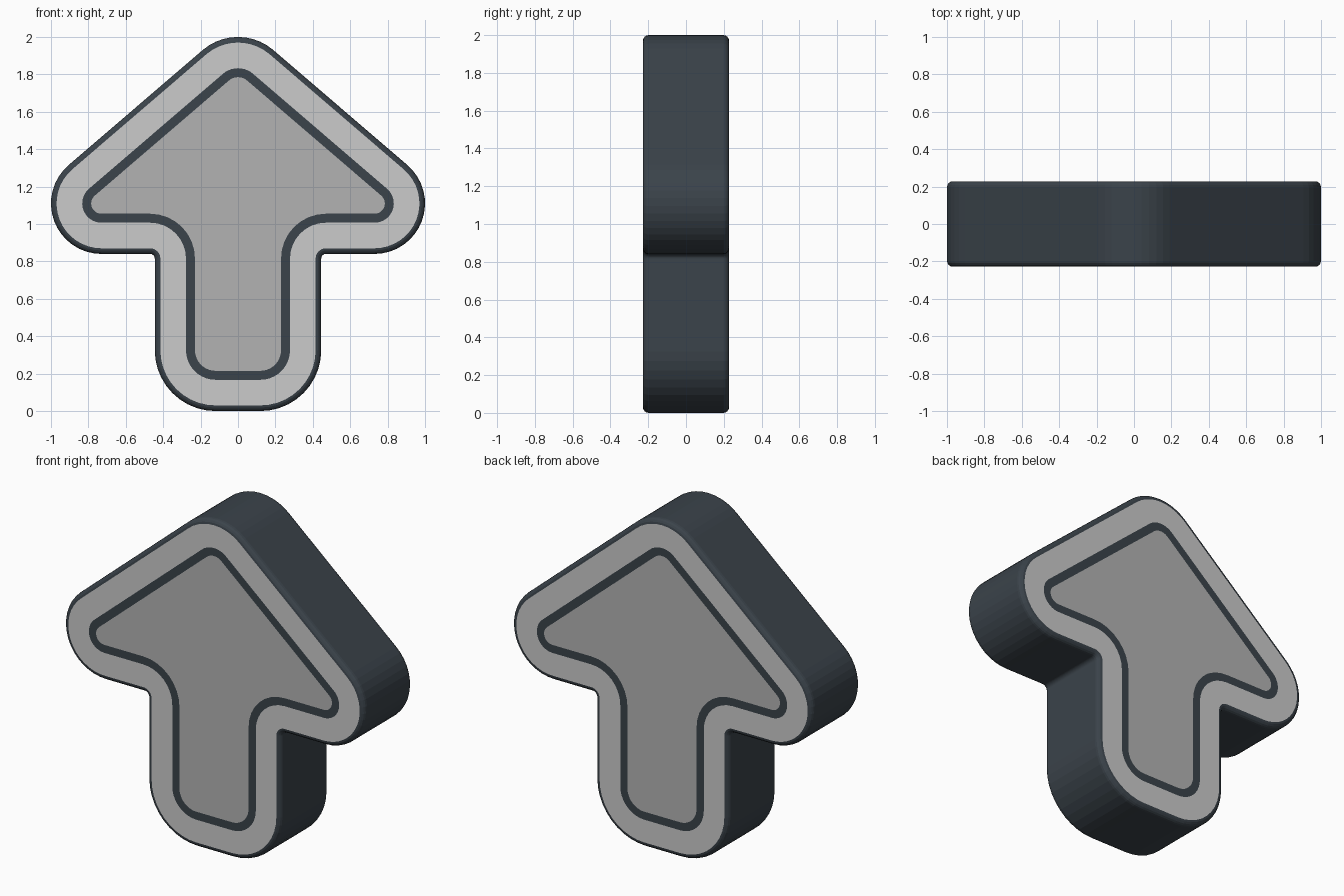
import bpy, bmesh
from math import sin, cos, radians, pi

if "Cube" in bpy.data.objects:
    bpy.data.objects.remove(bpy.data.objects["Cube"])

HALF_DEPTH = 0.228
BEVEL = 0.03

# Right half of the arrow: centre x, centre z, signed radius, normal angles, segments
ARCS = [
    (0.12, 0.325, 0.325, -90, 0, 10),     # foot of the stem
    (0.47, 0.815, -0.025, 0, -90, 8),     # inner corner under the head
    (0.73, 1.11, 0.27, -90, 49.4, 16),    # wing of the head
    (0.0, 1.71, 0.29, 49.4, 90, 5),       # tip
]


def outline(inset):
    """Arrow outline, moved inward by a constant distance."""
    half = []
    for cx, cz, r, a0, a1, n in ARCS:
        for i in range(n + 1):
            a = radians(a0 + (a1 - a0) * i / n)
            half.append((cx + (r - inset) * cos(a), cz + (r - inset) * sin(a)))
    half[-1] = (0.0, half[-1][1])
    return half + [(-x, z) for x, z in reversed(half[:-1])]


def material(name, rgb):
    m = bpy.data.materials.new(name)
    m.diffuse_color = (*rgb, 1)
    m.use_nodes = True
    m.node_tree.nodes["Principled BSDF"].inputs["Base Color"].default_value = m.diffuse_color
    return m


DARK, LIGHT, GREY = 0, 1, 2

# Half section, panel edge to rim: inset, distance from the middle, material of next strip
section = [(0.215, HALF_DEPTH, DARK), (0.167, HALF_DEPTH, LIGHT)]
for i in range(5):
    t = i / 4 * pi / 2
    section.append((BEVEL * (1 - sin(t)), HALF_DEPTH - BEVEL * (1 - cos(t)), DARK))

# Full section, front to back; the back mirrors the front
rings = [(d, -y) for d, y, _ in section] + [(d, y) for d, y, _ in reversed(section)]
front_mats = [m for _, _, m in section]
strip_mats = front_mats + front_mats[-2::-1]

bm = bmesh.new()
loops = [[bm.verts.new((x, y, z)) for x, z in outline(d)] for d, y in rings]

# Line, border, bevels and side wall
for a, b, m in zip(loops, loops[1:], strip_mats):
    for i in range(len(a)):
        j = (i + 1) % len(a)
        bm.faces.new((a[i], a[j], b[j], b[i])).material_index = m

# Front and back panels
for loop in (loops[0], loops[-1]):
    bm.faces.new(loop).material_index = GREY
bmesh.ops.recalc_face_normals(bm, faces=bm.faces)

mesh = bpy.data.meshes.new("arrow_block")
bm.to_mesh(mesh)
bm.free()
for m in (material("dark_slate", (0.043, 0.056, 0.069)),
          material("light_border", (0.72, 0.73, 0.745)),
          material("grey_panel", (0.45, 0.45, 0.45))):
    mesh.materials.append(m)
arrow = bpy.data.objects.new("arrow_block", mesh)
bpy.context.collection.objects.link(arrow)
